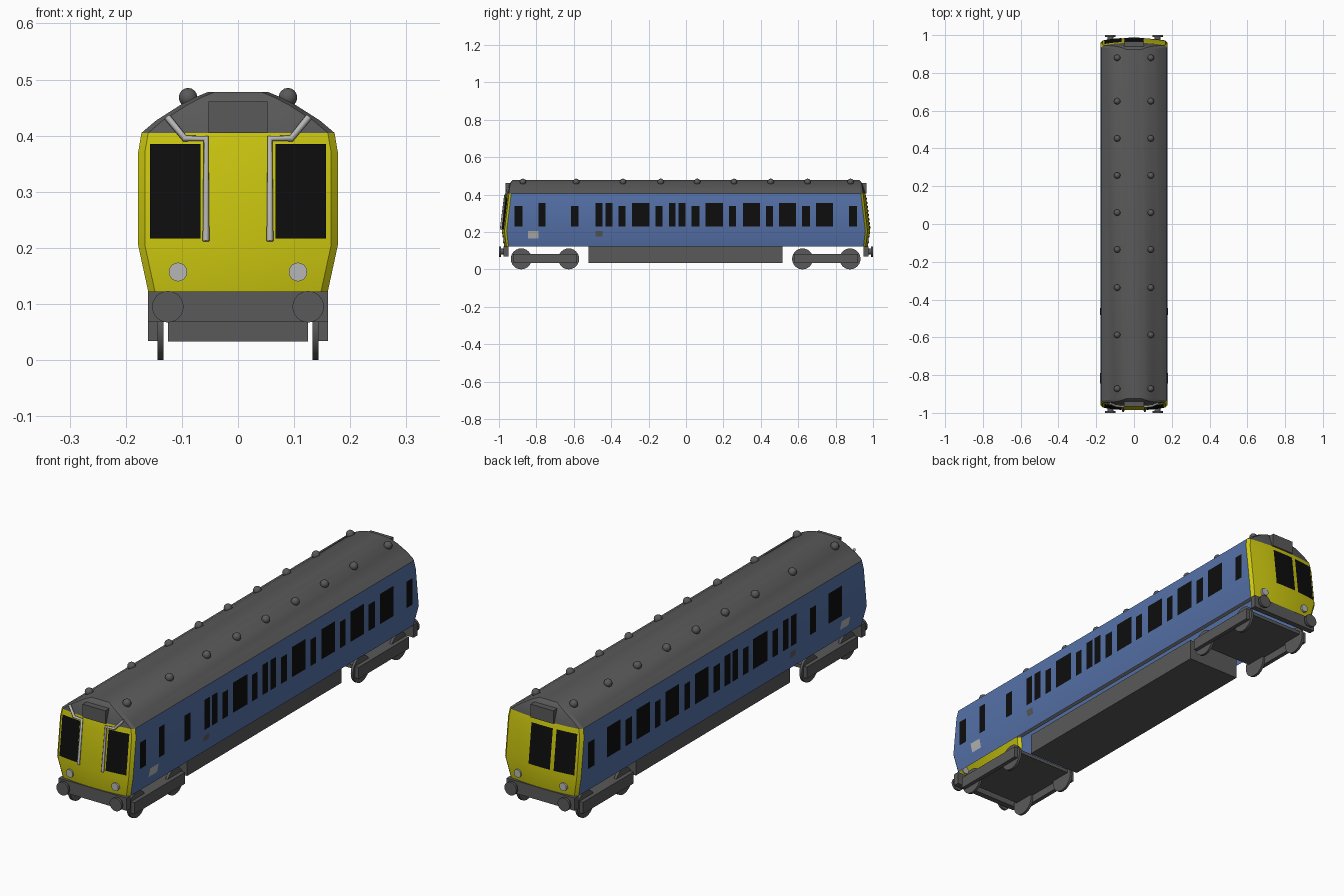
import bpy, bmesh, math
from mathutils import Matrix, Vector

if "Cube" in bpy.data.objects:
    bpy.data.objects.remove(bpy.data.objects["Cube"])


def material(name, rgb):
    m = bpy.data.materials.new(name)
    m.diffuse_color = (*rgb, 1)
    m.use_nodes = True
    m.node_tree.nodes["Principled BSDF"].inputs["Base Color"].default_value = m.diffuse_color
    return m


GREY = material("dark grey", (0.1, 0.1, 0.1))
BLUE = material("blue", (0.09, 0.165, 0.39))
YELLOW = material("yellow", (0.6, 0.57, 0.005))
BLACK = material("window black", (0.004, 0.004, 0.004))
LIGHT = material("light grey", (0.47, 0.47, 0.47))

# body outline: height, half width, end depth
ROWS = [(0.122, 0.160, 0.972), (0.205, 0.178, 0.985), (0.37, 0.178, 0.965),
        (0.405, 0.172, 0.960), (0.427, 0.146, 0.954), (0.455, 0.102, 0.944),
        (0.468, 0.077, 0.936), (0.478, 0.053, 0.925)]


def at_height(z, k):
    for a, b in zip(ROWS, ROWS[1:]):
        if z <= b[0]:
            return a[k] + (b[k] - a[k]) * (z - a[0]) / (b[0] - a[0])
    return ROWS[-1][k]


def end_y(x, z):
    return at_height(z, 2) - 0.015 * (x / 0.17) ** 2


def finish(name, bm, mats, angle=None):
    me = bpy.data.meshes.new(name)
    bm.to_mesh(me)
    bm.free()
    ob = bpy.data.objects.new(name, me)
    bpy.context.collection.objects.link(ob)
    for m in mats:
        me.materials.append(m)
    if angle:
        bpy.ops.object.select_all(action='DESELECT')
        ob.select_set(True)
        bpy.context.view_layer.objects.active = ob
        bpy.ops.object.shade_smooth_by_angle(angle=math.radians(angle))
    return ob


def box(name, x, y, z, mat):
    bm = bmesh.new()
    size = Vector((x[1] - x[0], y[1] - y[0], z[1] - z[0]))
    mid = Vector((sum(x) / 2, sum(y) / 2, sum(z) / 2))
    bmesh.ops.create_cube(bm, size=1, matrix=Matrix.Translation(mid) @ Matrix.Diagonal((*size, 1)))
    return finish(name, bm, [mat])


def disc(name, centre, axis, r, depth, mat, sides=24):
    bm = bmesh.new()
    rot = Vector((0, 0, 1)).rotation_difference(Vector(axis)).to_matrix().to_4x4()
    bmesh.ops.create_cone(bm, cap_ends=True, segments=sides, radius1=r, radius2=r, depth=depth,
                          matrix=Matrix.Translation(centre) @ rot)
    return finish(name, bm, [mat], 40)


def sheet(name, point, us, vs, mat):
    """Thin plate following a surface: point(u, v) gives a position."""
    bm = bmesh.new()
    g = [[bm.verts.new(point(u, v)) for u in us] for v in vs]
    for j in range(len(vs) - 1):
        for i in range(len(us) - 1):
            bm.faces.new((g[j][i], g[j][i + 1], g[j + 1][i + 1], g[j + 1][i]))
    bm.normal_update()
    c = sum((f.calc_center_median() for f in bm.faces), Vector()) / len(bm.faces)
    n = sum((f.normal for f in bm.faces), Vector())
    if n.dot(Vector((c.x if abs(n.x) > abs(n.y) else 0, c.y if abs(n.y) > abs(n.x) else 0, 0))) < 0:
        bmesh.ops.reverse_faces(bm, faces=bm.faces[:])
    return finish(name, bm, [mat])


# body shell: stacked plan outlines, open underneath
bm = bmesh.new()
loops = []
for z, w, d in ROWS:
    inner = w - 0.012
    cols = [u / 3 * inner for u in range(-3, 4)]
    front = [(x, -end_y(x, z), z) for x in cols]
    side = end_y(inner, z) - 0.012
    loop = front + [(w, -side, z), (w, side, z)]
    loop += [(-x, -y, z) for x, y, z in front] + [(-w, side, z), (-w, -side, z)]
    loops.append([bm.verts.new(p) for p in loop])
n = len(loops[0])
for a, b in zip(loops, loops[1:]):
    for i in range(n):
        j = (i + 1) % n
        bm.faces.new((a[i], a[j], b[j], b[i]))
bm.faces.new(loops[-1])
bm.normal_update()
for f in bm.faces:
    if f.calc_center_median().z > 0.405:
        f.material_index = 0
    else:
        f.material_index = 2 if abs(f.normal.y) > 0.3 else 1
finish("body_shell", bm, [GREY, BLUE, YELLOW], 25)

# side windows: (y start, y end, tall)
COMMON = [(-0.615, -0.575, 0), (-0.483, -0.446, 1), (-0.43, -0.393, 1), (-0.36, -0.323, 0),
          (-0.29, -0.194, 1), (-0.162, -0.125, 0), (-0.092, -0.055, 1), (-0.04, -0.002, 1),
          (0.03, 0.073, 0), (0.105, 0.197, 1), (0.229, 0.267, 0), (0.304, 0.395, 1),
          (0.427, 0.465, 0), (0.497, 0.588, 1), (0.62, 0.662, 0), (0.695, 0.786, 1),
          (0.872, 0.913, 0)]
RIGHT = [(-0.916, -0.874, 0), (-0.788, -0.75, 1)]
LEFT = [(-0.79, -0.70, 1)]
for s, word, extra in ((1, "right", RIGHT), (-1, "left", LEFT)):
    def on_side(y, z):
        return (s * (at_height(z, 1) + 0.002), y, z)
    for y0, y1, tall in COMMON + extra:
        sheet(word + "_side_window", on_side, (y0, y1), (0.228, 0.356 if tall else 0.34), BLACK)
    sheet(word + "_light_panel", on_side, (-0.845, -0.788), (0.165, 0.204), LIGHT)
    sheet(word + "_dark_panel", on_side, (-0.483, -0.446), (0.176, 0.204), GREY)

# end windows: the rear has a middle window and one corner window
for s, word, spans in ((-1, "front", [(-0.157, -0.067), (0.067, 0.157)]),
                       (1, "rear", [(-0.157, -0.067), (-0.05, 0.05)])):
    for x0, x1 in spans:
        sheet(word + "_end_window", lambda x, z: (x, s * (end_y(x, z) + 0.003), z),
              [x0 + (x1 - x0) * i / 4 for i in range(5)], (0.217, 0.37, 0.385), BLACK)

# end fittings, mirrored front and rear
for s, word in ((-1, "front"), (1, "rear")):
    box(word + "_roof_box", (-0.053, 0.053), sorted((s * 0.9, s * 0.966)), (0.405, 0.461), GREY)
    box(word + "_buffer_beam", (-0.16, 0.16), sorted((s * 0.95, s * 0.975)), (0.068, 0.122), GREY)
    for x in (-0.107, 0.107):
        disc(word + "_lamp", (x, s * end_y(x, 0.157), 0.157), (0, 1, 0), 0.017, 0.016, LIGHT, 10)
    for x in (-0.125, 0.125):
        disc(word + "_buffer_stem", (x, s * 0.98, 0.095), (0, 1, 0), 0.016, 0.03, GREY, 16)
        disc(word + "_buffer_head", (x, s * 0.995, 0.095), (0, 1, 0), 0.028, 0.01, GREY)

# bent handrails on the front
for s, word in ((-1, "left"), (1, "right")):
    cu = bpy.data.curves.new(word + "_handrail", 'CURVE')
    cu.dimensions = '3D'
    cu.bevel_depth = 0.006
    cu.bevel_resolution = 2
    cu.use_fill_caps = True
    sp = cu.splines.new('POLY')
    path = [(0.057, 0.212), (0.057, 0.395), (0.095, 0.395), (0.126, 0.433)]
    sp.points.add(len(path) - 1)
    for p, (x, z) in zip(sp.points, path):
        p.co = (s * x, -end_y(x, z) - 0.007, z, 1)
    cu.materials.append(LIGHT)
    ob = bpy.data.objects.new(word + "_handrail", cu)
    bpy.context.collection.objects.link(ob)
    bpy.ops.object.select_all(action='DESELECT')
    ob.select_set(True)
    bpy.context.view_layer.objects.active = ob
    bpy.ops.object.convert(target='MESH')

# round roof vents
for y in (0.88, 0.65, 0.453, 0.257, 0.06, -0.135, -0.337, -0.587, -0.872):
    for x in (-0.089, 0.089):
        bm = bmesh.new()
        bmesh.ops.create_uvsphere(bm, u_segments=14, v_segments=8, radius=0.017,
                                  matrix=Matrix.Translation((x, y, 0.468)))
        finish("roof_vent", bm, [GREY], 40)

# underframe and wheel trucks
box("underframe_box", (-0.125, 0.125), (-0.52, 0.515), (0.033, 0.122), GREY)
for c, word in ((-0.754, "front"), (0.75, "rear")):
    box(word + "_truck_plate", (-0.143, 0.143), (c - 0.165, c + 0.165), (0.068, 0.083), GREY)
    for s in (-1, 1):
        box(word + "_truck_frame", sorted((s * 0.142, s * 0.16)), (c - 0.17, c + 0.17),
            (0.034, 0.083), GREY)
        for dy in (-0.127, 0.127):
            disc(word + "_wheel", (s * 0.138, c + dy, 0.056), (1, 0, 0), 0.056, 0.011, GREY)
